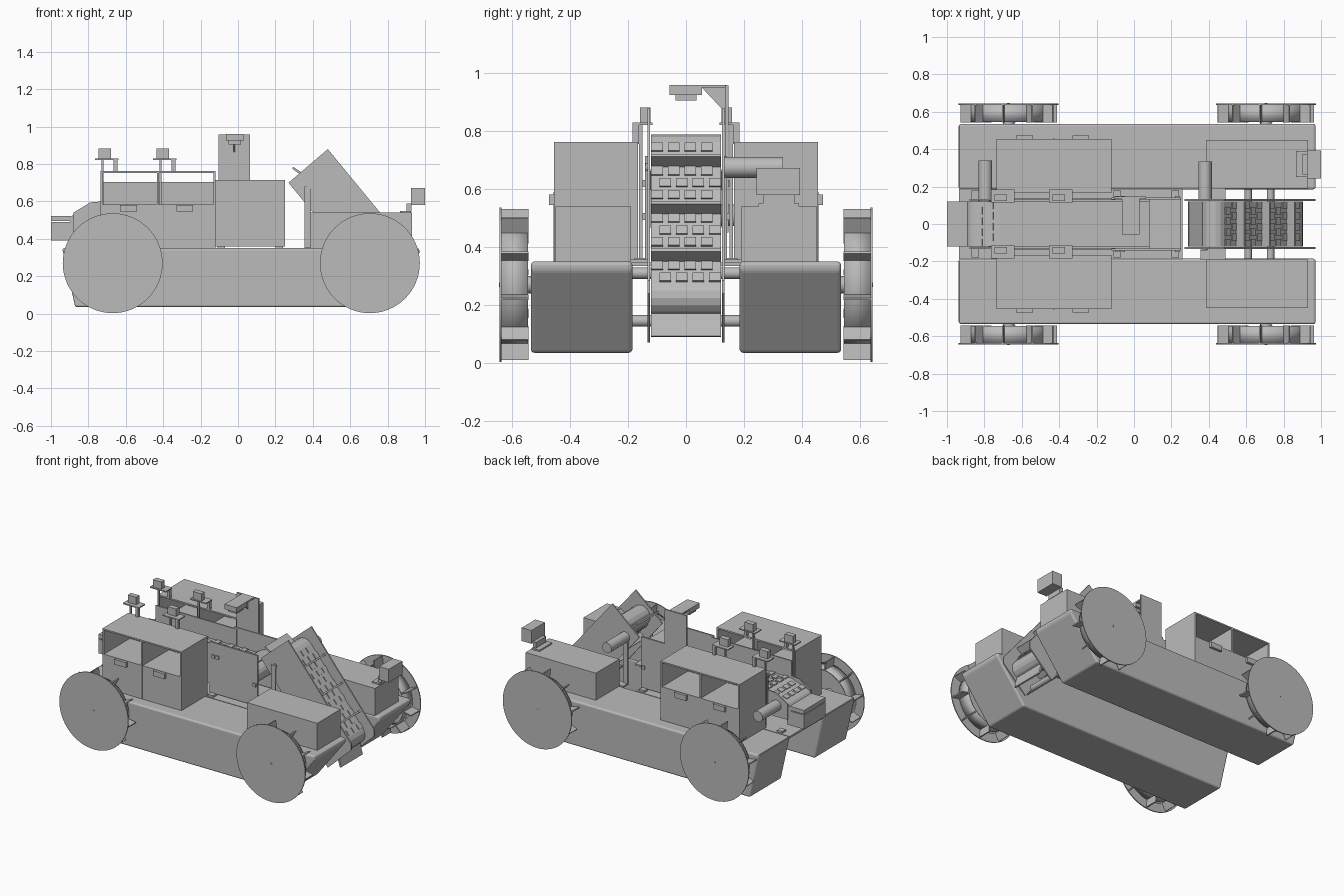
import bpy, bmesh, math
from mathutils import Matrix, Vector

cube = bpy.data.objects.get("Cube")
if cube:
    bpy.data.objects.remove(cube, do_unlink=True)

grey = bpy.data.materials.new("plain grey")
grey.use_nodes = True
COLOR = (0.5, 0.5, 0.5, 1)
grey.diffuse_color = COLOR
grey.node_tree.nodes["Principled BSDF"].inputs["Base Color"].default_value = COLOR


def finish(name, bm, mirror=False, bevel=0):
    bmesh.ops.recalc_face_normals(bm, faces=bm.faces)
    mesh = bpy.data.meshes.new(name)
    bm.to_mesh(mesh)
    bm.free()
    mesh.materials.append(grey)
    ob = bpy.data.objects.new(name, mesh)
    bpy.context.collection.objects.link(ob)
    if bevel:
        mod = ob.modifiers.new("Bevel", 'BEVEL')
        mod.width, mod.segments = bevel, 3
    if mirror:
        mod = ob.modifiers.new("Mirror", 'MIRROR')
        mod.use_axis = (False, True, False)
    return ob


def add_box(bm, x, y, z, frame=Matrix()):
    """Box from (low, high) ranges, placed by a frame matrix."""
    spans = (x, y, z)
    mid = Vector([(a + b) / 2 for a, b in spans])
    size = [b - a for a, b in spans]
    bmesh.ops.create_cube(bm, size=1, matrix=frame @ Matrix.Translation(mid) @ Matrix.Diagonal((*size, 1)))


def box(name, x, y, z, mirror=False, bevel=0):
    bm = bmesh.new()
    add_box(bm, x, y, z)
    return finish(name, bm, mirror, bevel)


def add_prism(bm, profile, y):
    ends = [[bm.verts.new((px, yy, pz)) for px, pz in profile] for yy in y]
    bm.faces.new(ends[0])
    bm.faces.new(ends[1][::-1])
    n = len(profile)
    for i in range(n):
        j = (i + 1) % n
        bm.faces.new((ends[0][i], ends[0][j], ends[1][j], ends[1][i]))


def prism(name, profile, y, mirror=False, bevel=0):
    bm = bmesh.new()
    add_prism(bm, profile, y)
    return finish(name, bm, mirror, bevel)


def cylinder(name, x, z, r, y, mirror=False, caps=True, sides=32):
    bm = bmesh.new()
    place = Matrix.Translation((x, sum(y) / 2, z)) @ Matrix.Rotation(math.pi / 2, 4, 'X')
    bmesh.ops.create_cone(bm, cap_ends=caps, segments=sides, radius1=r, radius2=r,
                          depth=y[1] - y[0], matrix=place)
    ob = finish(name, bm, mirror)
    for poly in ob.data.polygons:
        poly.use_smooth = len(poly.vertices) == 4
    return ob


def belt(name, a, b, r, half, flights=0, reach=0.05):
    """Looped belt round two pulleys, with staggered links and flights."""
    a, b = Vector((a[0], 0, a[1])), Vector((b[0], 0, b[1]))
    d = (b - a).normalized()
    n = Vector((-d.z, 0, d.x))
    length = (b - a).length
    loop = []
    for centre, sign in ((a, 1), (b, -1)):
        for i in range(9):
            t = math.pi * i / 8
            p = centre + sign * r * (n * math.cos(t) - d * math.sin(t))
            loop.append((p.x, p.z))
    bm = bmesh.new()
    add_prism(bm, loop, (-half, half))
    for side in (1, -1):
        frame = Matrix((d, (0, 1, 0), n * side)).transposed().to_4x4()
        frame.translation = a
        rows = int(length / 0.05)
        for i in range(rows):
            s = (i + 0.5) * length / rows
            for k in range(4):
                y = (k - 1.5 + (0.25 if i % 2 else -0.25)) * half / 2.1
                add_box(bm, (s - 0.018, s + 0.018), (y - 0.02, y + 0.02), (r, r + 0.006), frame)
        for i in range(flights):
            s = (i + 0.5) * length / flights
            add_box(bm, (s - 0.006, s + 0.006), (-half, half), (r, r + reach), frame)
    return finish(name, bm)


# Hulls, bridging deck and cross rods
prism("hull", [(-0.94, 0.35), (-0.87, 0.035), (0.75, 0.035), (0.97, 0.32), (0.97, 0.35)],
      (0.185, 0.535), True, 0.012)
box("bridge_deck", (-0.935, 0.26), (-0.186, 0.186), (0.335, 0.348))
for x, z in ((0.61, 0.31), (0.73, 0.145)):
    cylinder("cross_rod", x, z, 0.02, (-0.19, 0.19))

# Paddle wheels: outer disc, inner drum, radial paddles, axle
for x in (-0.67, 0.705):
    cylinder("wheel_disc", x, 0.27, 0.267, (0.636, 0.643), True, sides=64)
    drum = cylinder("wheel_drum", x, 0.27, 0.205, (0.545, 0.637), True, caps=False, sides=48)
    drum.modifiers.new("Solidify", 'SOLIDIFY').thickness = 0.008
    cylinder("wheel_axle", x, 0.27, 0.03, (0.53, 0.637), True)
    cylinder("wheel_bolt", x, 0.27, 0.008, (0.64, 0.646), True)
    bm = bmesh.new()
    for i in range(10):
        frame = Matrix.Translation((x, 0, 0.27)) @ Matrix.Rotation(math.tau * (i + 0.3) / 10, 4, 'Y')
        add_box(bm, (0.2, 0.262), (0.543, 0.638), (-0.004, 0.004), frame)
    finish("wheel_paddles", bm, True)

# Cabinets with open window bays on both sides
Y = (0.165, 0.455)
box("cabinet_base", (-0.735, -0.12), Y, (0.348, 0.585), True)
box("cabinet_roof", (-0.735, -0.12), Y, (0.752, 0.762), True)
for x in (-0.735, -0.434, -0.132):
    box("cabinet_wall", (x, x + 0.012), Y, (0.58, 0.755), True)
box("door_seam", (-0.432, -0.424), (0.45, 0.457), (0.35, 0.59), True)
for x in (-0.63, -0.33):
    box("door_latch", (x, x + 0.09), (0.45, 0.473), (0.545, 0.582), True)

# Sensor heads on posts along the cabinets' inner edges
for x in (-0.71, -0.40):
    box("sensor_plate", (x - 0.055, x + 0.07), (0.115, 0.185), (0.822, 0.83), True)
    box("sensor_head", (x - 0.035, x + 0.03), (0.122, 0.158), (0.83, 0.882), True)
    box("sensor_post", (x + 0.045, x + 0.065), (0.163, 0.185), (0.755, 0.822), True)
    box("sensor_stay", (x - 0.02, x - 0.008), (0.15, 0.163), (0.36, 0.822), True)

# Rear tanks and camera unit
box("tank", (0.385, 0.93), (0.19, 0.45), (0.345, 0.54), True)
box("camera_foot", (0.865, 0.925), (0.25, 0.39), (0.54, 0.55))
box("camera_stem", (0.90, 0.927), (0.265, 0.375), (0.545, 0.59))
box("camera_body", (0.925, 1.0), (0.243, 0.393), (0.58, 0.673))

# Level conveyor with side panels, mounting feet and motor
belt("level_belt", (-0.72, 0.53), (0.16, 0.53), 0.058, 0.122)
belt("outfeed_belt", (-0.84, 0.49), (-0.72, 0.53), 0.058, 0.12)
box("conveyor_side", (-0.73, -0.1), (0.128, 0.138), (0.42, 0.703), True)
box("feed_panel", (-0.12, 0.25), (0.13, 0.142), (0.36, 0.715), True)
prism("outfeed_side", [(-0.73, 0.6), (-0.79, 0.595), (-0.88, 0.54), (-0.88, 0.43), (-0.73, 0.43)],
      (0.125, 0.133), True)
prism("feed_chute", [(0.08, 0.595), (0.25, 0.66), (0.25, 0.668), (0.08, 0.603)], (-0.13, 0.13))
for x in (-0.85, -0.09, 0.22):
    box("mount_foot", (x - 0.02, x + 0.02), (0.135, 0.178), (0.348, 0.362), True)
for x, z in ((-0.09, 0.62), (-0.06, 0.62), (0.23, 0.505)):
    box("panel_fitting", (x - 0.012, x + 0.012), (0.14, 0.15), (z - 0.012, z + 0.012), True)
cylinder("level_motor", -0.795, 0.51, 0.037, (0.12, 0.34))

# Outfeed tray
box("tray_floor", (-1.0, -0.88), (-0.12, 0.12), (0.39, 0.4))
box("tray_end", (-1.0, -0.99), (-0.12, 0.12), (0.39, 0.49))
box("tray_side", (-1.0, -0.87), (0.112, 0.12), (0.39, 0.49), True)
box("tray_rim", (-1.0, -0.89), (-0.12, 0.12), (0.495, 0.523))

# Overhead camera gantry
box("gantry_plate", (-0.105, 0.065), (0.135, 0.146), (0.45, 0.958))
box("gantry_arm", (-0.065, 0.03), (-0.057, 0.14), (0.95, 0.96))
prism("gantry_head", [(-0.065, 0.925), (0.03, 0.925), (0.03, 0.955), (-0.065, 0.955)], (-0.057, 0.055))
box("gantry_lens", (-0.05, 0.015), (-0.037, 0.037), (0.905, 0.925))
bm = bmesh.new()
add_prism(bm, [(0.05, 0.955), (0.14, 0.955), (0.14, 0.86)], (-0.005, 0.005))
bm.transform(Matrix.Rotation(math.pi / 2, 4, 'Z') @ Matrix.Translation((0, 0.02, 0)))
finish("gantry_brace", bm)

# Inclined pickup conveyor
prism("ramp_side", [(0.27, 0.70), (0.48, 0.88), (0.97, 0.285), (0.97, 0.24), (0.79, 0.07)],
      (0.124, 0.133), True)
belt("ramp_belt", (0.43, 0.72), (0.835, 0.23), 0.068, 0.12, flights=3, reach=0.055)
prism("ramp_top_flight", [(0.37, 0.735), (0.295, 0.785), (0.29, 0.775), (0.365, 0.72)], (-0.12, 0.12))
prism("ramp_end_flight", [(0.85, 0.17), (0.875, 0.09), (0.885, 0.093), (0.865, 0.17)], (-0.12, 0.12))
box("ramp_bracket", (0.355, 0.39), (0.133, 0.142), (0.345, 0.68), True)
box("ramp_foot", (0.355, 0.49), (0.133, 0.19), (0.345, 0.357), True)
cylinder("ramp_motor", 0.38, 0.675, 0.036, (0.125, 0.335))
cylinder("ramp_bolt", 0.38, 0.675, 0.015, (0.13, 0.14), True, sides=16)
